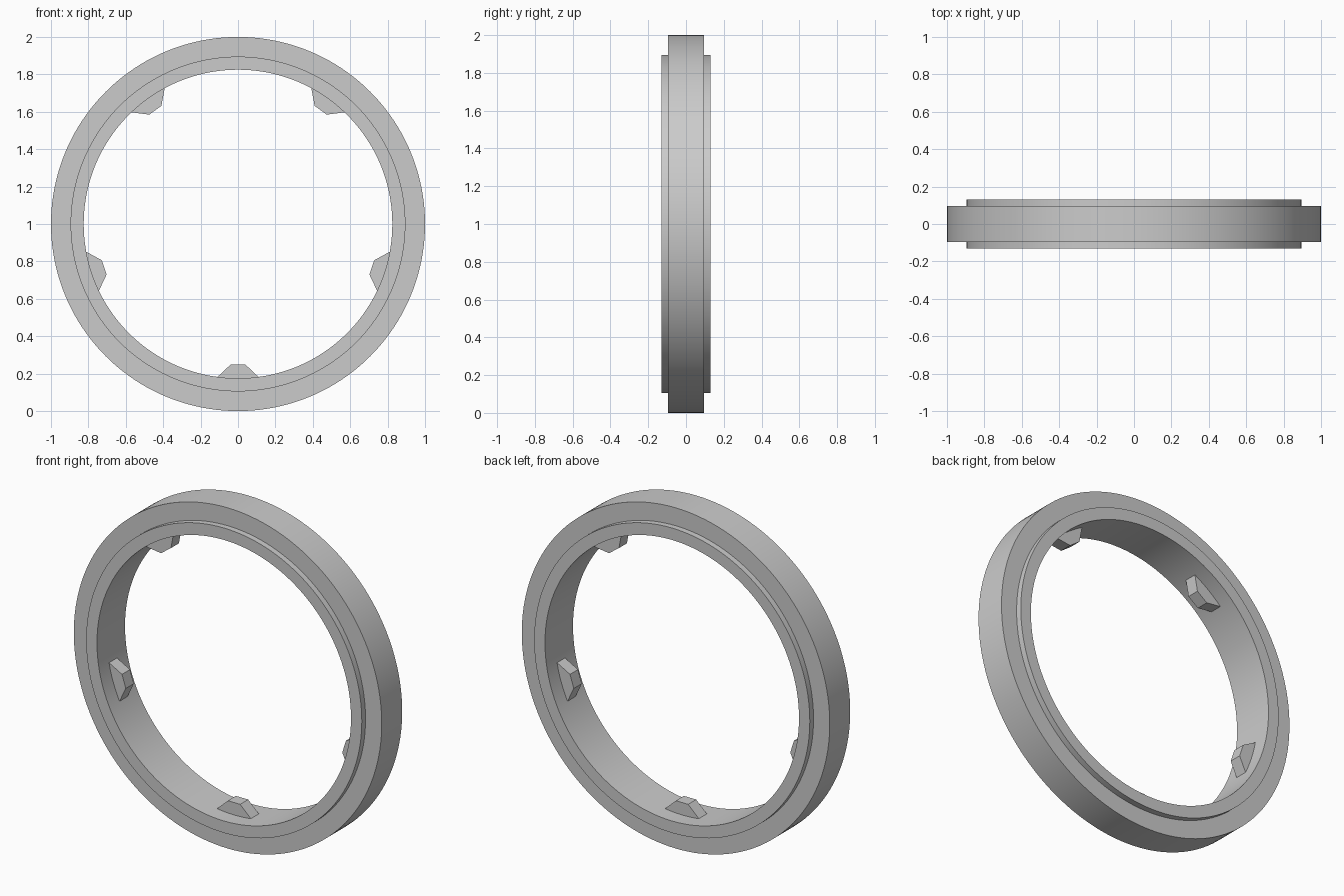
import bpy, bmesh
from math import sin, cos, pi, radians

cube = bpy.data.objects.get("Cube")
if cube:
    bpy.data.objects.remove(cube, do_unlink=True)

grey = bpy.data.materials.new("plain grey")
grey.use_nodes = True
colour = (0.6, 0.6, 0.6, 1)
grey.diffuse_color = colour
grey.node_tree.nodes["Principled BSDF"].inputs["Base Color"].default_value = colour

CENTRE_Z = 1.0
SEGMENTS = 160


def finish(name, bm):
    bmesh.ops.recalc_face_normals(bm, faces=bm.faces)
    mesh = bpy.data.meshes.new(name)
    bm.to_mesh(mesh)
    bm.free()
    mesh.materials.append(grey)
    obj = bpy.data.objects.new(name, mesh)
    obj.location.z = CENTRE_Z
    bpy.context.collection.objects.link(obj)
    return obj


# Stepped ring: closed (radius, y) section swept round the y axis
half = [(0.825, 0.13), (0.895, 0.13), (0.895, 0.095), (1.0, 0.095)]
section = half + [(r, -y) for r, y in reversed(half)]
bm = bmesh.new()
loops = []
for i in range(SEGMENTS):
    a = 2 * pi * i / SEGMENTS
    loops.append([bm.verts.new((r * cos(a), y, r * sin(a))) for r, y in section])
for i, loop in enumerate(loops):
    following = loops[(i + 1) % SEGMENTS]
    for j in range(len(section)):
        k = (j + 1) % len(section)
        bm.faces.new((loop[j], loop[k], following[k], following[j]))
ring = finish("stepped_ring", bm)
bpy.ops.object.select_all(action="DESELECT")
ring.select_set(True)
bpy.context.view_layer.objects.active = ring
bpy.ops.object.shade_smooth_by_angle(angle=radians(30))

# Five inward tabs: tapered (radius, tangent) outline, extruded along y
outline = [(0.86, -0.11), (0.818, -0.11), (0.752, -0.04),
           (0.752, 0.04), (0.818, 0.11), (0.86, 0.11)]
TAB_HALF = 0.037
for n in range(5):
    a = radians(270 + 72 * n)
    bm = bmesh.new()
    front = [bm.verts.new((r * cos(a) - t * sin(a), -TAB_HALF,
                           r * sin(a) + t * cos(a))) for r, t in outline]
    face = bm.faces.new(front)
    grown = bmesh.ops.extrude_face_region(bm, geom=[face], use_keep_orig=True)
    back = [v for v in grown["geom"] if isinstance(v, bmesh.types.BMVert)]
    bmesh.ops.translate(bm, verts=back, vec=(0, 2 * TAB_HALF, 0))
    finish(f"inner_tab_{n + 1}", bm)
